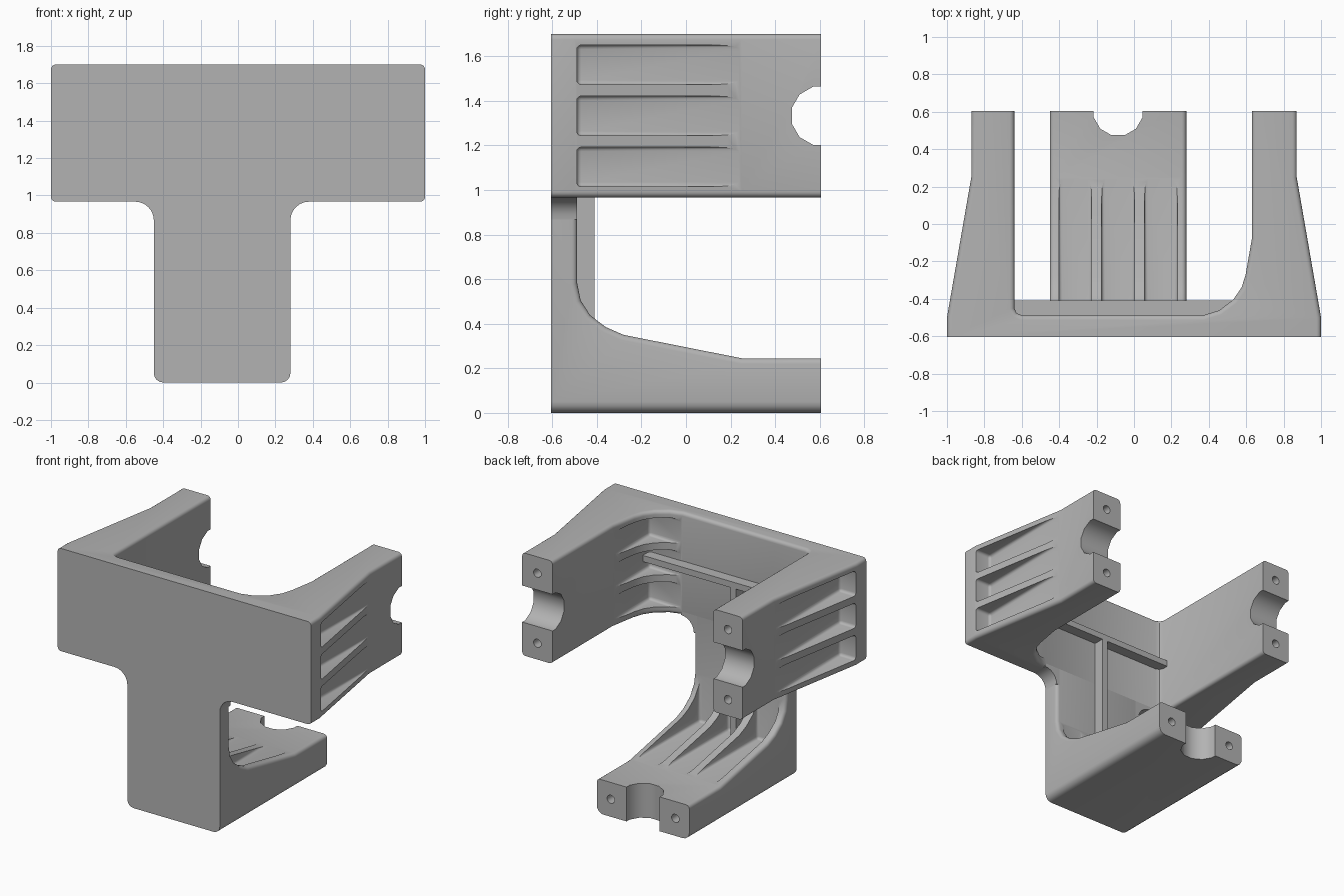
import bpy, bmesh, math
from mathutils import Matrix, Vector

if "Cube" in bpy.data.objects:
    bpy.data.objects.remove(bpy.data.objects["Cube"], do_unlink=True)

grey = bpy.data.materials.new("cast_grey")
grey.use_nodes = True
grey.diffuse_color = (0.45, 0.45, 0.45, 1)
grey.node_tree.nodes["Principled BSDF"].inputs["Base Color"].default_value = grey.diffuse_color

BACK, WEB = 0.605, -0.488          # half depth, inner face of the front plate
AXLE_Z, STEM_X = 1.333, -0.085     # centre lines of crossbar and stem
STEP = 0.229                       # pocket spacing
PLACE = {"x": lambda a, b, d: (d, a, b),
         "y": lambda a, b, d: (a, d, b),
         "z": lambda a, b, d: (a, b, d)}


def new_object(name, bm):
    bmesh.ops.recalc_face_normals(bm, faces=bm.faces)
    mesh = bpy.data.meshes.new(name)
    bm.to_mesh(mesh)
    bm.free()
    obj = bpy.data.objects.new(name, mesh)
    bpy.context.collection.objects.link(obj)
    mesh.materials.append(grey)
    return obj


def prism(name, points, axis, lo, hi, radius=None):
    """Extrude a profile; radius(midpoint) gives the rounding of each cap edge."""
    bm = bmesh.new()
    ends = [[bm.verts.new(PLACE[axis](a, b, d)) for a, b in points] for d in (lo, hi)]
    caps = [bm.faces.new(ring) for ring in ends]
    for i in range(len(points)):
        j = (i + 1) % len(points)
        bm.faces.new((ends[0][i], ends[0][j], ends[1][j], ends[1][i]))
    bmesh.ops.recalc_face_normals(bm, faces=bm.faces)
    if radius:
        groups = {}
        for cap in caps:
            for e in cap.edges:
                r = radius((e.verts[0].co + e.verts[1].co) / 2)
                if r:
                    groups.setdefault(r, []).append(e)
        for r, edges in groups.items():
            bmesh.ops.bevel(bm, geom=[e for e in edges if e.is_valid], offset=r, segments=4,
                            profile=0.5, affect="EDGES", clamp_overlap=True)
    return new_object(name, bm)


def add_box(bm, lo, hi, round_off=0.02):
    lo, hi = Vector(lo), Vector(hi)
    matrix = Matrix.Translation((lo + hi) / 2) @ Matrix.Diagonal((*(hi - lo), 1))
    verts = bmesh.ops.create_cube(bm, size=1, matrix=matrix)["verts"]
    if round_off:
        edges = list({e for v in verts for e in v.link_edges})
        bmesh.ops.bevel(bm, geom=edges, offset=round_off, segments=3, profile=0.5,
                        affect="EDGES", clamp_overlap=True)


def add_cylinder(bm, centre, radius, length, turn, sides=12):
    spin = Matrix.Rotation(math.pi / sides, 4, "Z")
    bmesh.ops.create_cone(bm, cap_ends=True, segments=sides, radius1=radius, radius2=radius,
                          depth=length, matrix=Matrix.Translation(centre) @ turn @ spin)


def cut(obj, bm):
    """Subtract the cutter mesh and bake the result."""
    cutter = new_object("cutter", bm)
    cutter.hide_render = True
    mod = obj.modifiers.new("cut", "BOOLEAN")
    mod.object, mod.operation, mod.solver = cutter, "DIFFERENCE", "EXACT"
    bpy.context.view_layer.update()
    baked = bpy.data.meshes.new_from_object(
        obj.evaluated_get(bpy.context.evaluated_depsgraph_get()))
    obj.modifiers.clear()
    obj.data = baked
    bpy.data.objects.remove(cutter, do_unlink=True)


def rounding(inner):
    """Round cap edges except those on the front and back planes."""
    return lambda m: None if abs(m.y) > BACK - 0.001 else inner(m)


ALONG_X = Matrix.Rotation(math.pi / 2, 4, "Y")
ALONG_Y = Matrix.Rotation(math.pi / 2, 4, "X")
ALONG_Z = Matrix.Identity(4)

# Upper yoke: two tapered arms joined by the front plate
yoke_profile = [(-1, -BACK), (1, -BACK), (1, -0.5), (0.87, 0.25), (0.87, BACK),
                (0.63, BACK), (0.63, -0.08), (0.597, -0.27), (0.575, -0.34),
                (0.53, -0.405), (0.455, -0.462), (0.37, WEB),
                (-0.6, WEB), (-0.628, -0.476), (-0.64, -0.45),
                (-0.64, BACK), (-0.87, BACK), (-0.87, 0.25), (-1, -0.5)]
yoke = prism("upper_yoke", yoke_profile, "z", 0.967, 1.7, rounding(lambda m: 0.025))

bm = bmesh.new()
for k in (-1, 0, 1):
    low, high = AXLE_Z + k * STEP - 0.089, AXLE_Z + k * STEP + 0.089
    add_box(bm, (0.872, -0.49, low), (1.2, 0.32, high))
    add_box(bm, (-1.2, -0.49, low), (-0.872, 0.32, high))
    add_box(bm, (0.2, WEB + 0.003, low), (0.628, 0.05, high))
add_cylinder(bm, (0, BACK, AXLE_Z), 0.135, 2.4, ALONG_X)
for x in (-0.755, 0.75):
    for dz in (-0.25, 0.25):
        add_cylinder(bm, (x, BACK - 0.05, AXLE_Z + dz), 0.03, 0.4, ALONG_Y)
cut(yoke, bm)

# Lower leg: stem plate curving into the bottom arm
leg_profile = [(-BACK, 0), (BACK, 0), (BACK, 0.245), (0.25, 0.245), (-0.28, 0.35),
               (-0.36, 0.385), (-0.43, 0.438), (-0.473, 0.505), (WEB, 0.58),
               (WEB, 1.0), (-BACK, 1.0)]
leg = prism("lower_leg", leg_profile, "x", -0.45, 0.28,
            rounding(lambda m: 0.05 if m.z < 0.01 else 0.025 if m.z < 0.99 else None))

bm = bmesh.new()
for k in (-1, 0, 1):
    x = STEM_X + k * STEP
    add_box(bm, (x - 0.088, WEB + 0.003, 0.247), (x + 0.088, 0.32, 0.9))
add_cylinder(bm, (STEM_X, BACK, 0.12), 0.135, 0.6, ALONG_Z)
for dx in (-0.255, 0.255):
    add_cylinder(bm, (STEM_X + dx, BACK - 0.05, 0.125), 0.03, 0.4, ALONG_Y)
cut(leg, bm)

# Concave gussets where the stem meets the crossbar
for name, x, s in (("right_gusset", -0.45, -1), ("left_gusset", 0.28, 1)):
    r, z = 0.1, 0.967
    arc = [(x + s * r * (1 - math.cos(t)), z - r * (1 - math.sin(t)))
           for t in (math.radians(15 * i) for i in range(7))]
    prism(name, [(x - s * 0.04, z - r)] + arc + [(x + s * r, z + 0.04), (x - s * 0.04, z + 0.04)],
          "y", -BACK, WEB)

# Stiffening ribs on the inside of the front plate
for name, lo, hi in (
        ("cross_rib", (-0.66, -0.52, AXLE_Z - 0.022), (0.64, -0.41, AXLE_Z + 0.022)),
        ("stem_rib", (STEM_X - 0.022, -0.52, 0.23), (STEM_X + 0.022, -0.41, AXLE_Z))):
    bm = bmesh.new()
    add_box(bm, lo, hi, 0)
    new_object(name, bm)

# Smooth shading with sharp edges kept
bpy.ops.object.select_all(action="DESELECT")
for obj in bpy.context.collection.objects:
    if obj.type == "MESH":
        obj.select_set(True)
        bpy.context.view_layer.objects.active = obj
bpy.ops.object.shade_smooth_by_angle(angle=math.radians(35))
